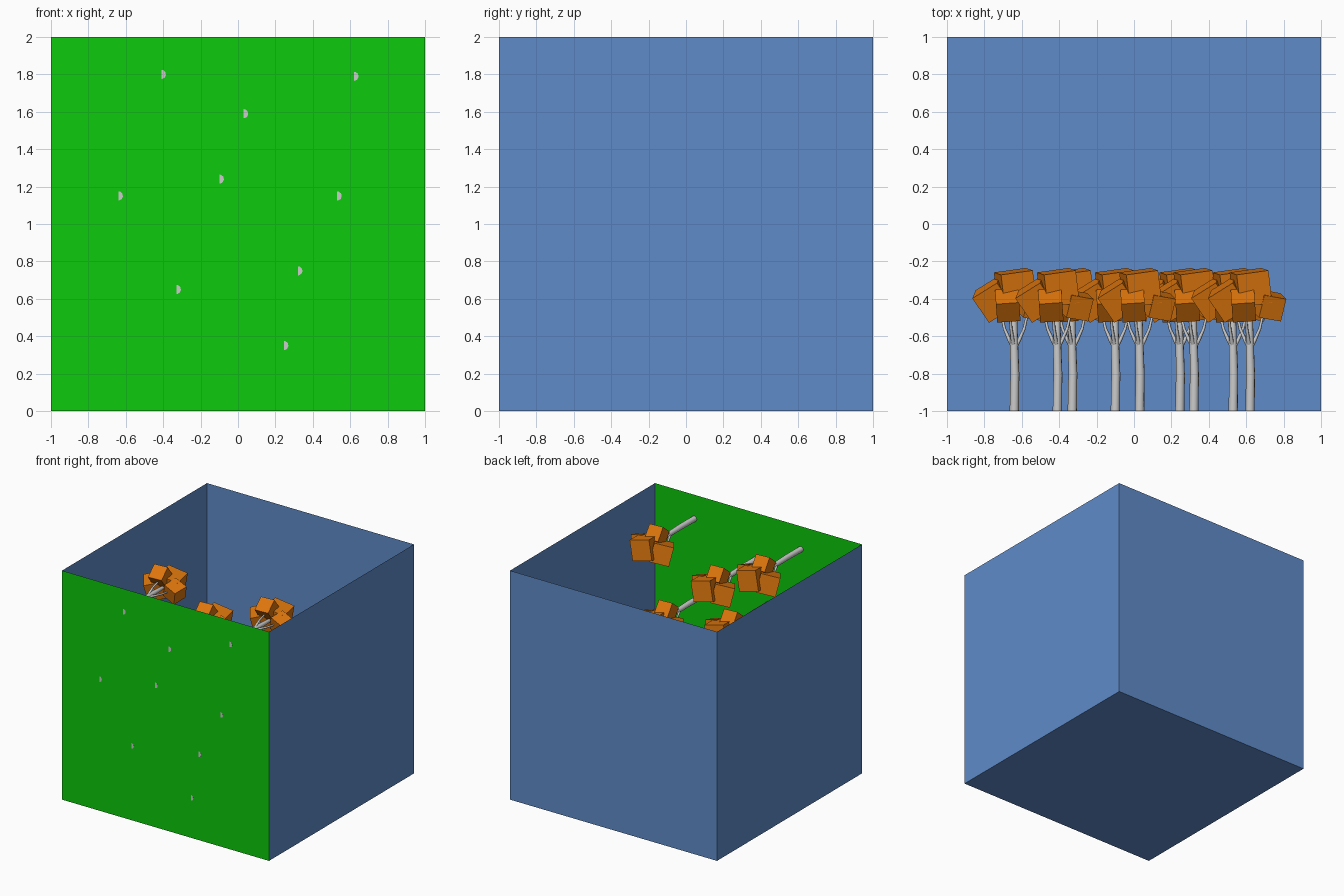
import bpy, bmesh, math
from mathutils import Vector, Matrix, Euler

if "Cube" in bpy.data.objects:
    bpy.data.objects.remove(bpy.data.objects["Cube"])


def material(name, rgb):
    m = bpy.data.materials.new(name)
    m.diffuse_color = (*rgb, 1)
    m.use_nodes = True
    m.node_tree.nodes["Principled BSDF"].inputs["Base Color"].default_value = m.diffuse_color
    return m


BLUE = material("sky blue", (0.115, 0.26, 0.59))
GREEN = material("grass green", (0.004, 0.59, 0.004))
BARK = material("pale bark", (0.60, 0.60, 0.60))
LEAF = material("autumn orange", (0.72, 0.18, 0.004))


def add_object(name, mesh, loc=(0, 0, 0)):
    ob = bpy.data.objects.new(name, mesh)
    ob.location = loc
    bpy.context.collection.objects.link(ob)
    return ob


# Open-topped shell: a cube without its lid, the front wall being the lawn
def wall_part(name, mat, keep):
    bm = bmesh.new()
    bmesh.ops.create_cube(bm, size=2, matrix=Matrix.Translation((0, 0, 1)))
    bm.normal_update()
    drop = [f for f in bm.faces if not keep(f.normal)]
    bmesh.ops.delete(bm, geom=drop, context='FACES')
    me = bpy.data.meshes.new(name)
    bm.to_mesh(me)
    bm.free()
    me.materials.append(mat)
    add_object(name, me)


wall_part("lawn_wall", GREEN, lambda n: n.y < -0.5)
wall_part("sky_walls", BLUE, lambda n: n.y > -0.5 and n.z < 0.5)


# Tapered tube through a few points
def tube(bm, pts, radii, sides=10):
    pts = [Vector(p) for p in pts]
    rings = []
    for i, (p, r) in enumerate(zip(pts, radii)):
        d = (pts[min(i + 1, len(pts) - 1)] - pts[max(i - 1, 0)]).normalized()
        u = d.cross(Vector((0.1, 0, 1))).normalized()
        v = d.cross(u)
        rings.append([bm.verts.new(p + r * (math.cos(a) * u + math.sin(a) * v))
                      for a in (2 * math.pi * k / sides for k in range(sides))])
    for a, b in zip(rings, rings[1:]):
        for k in range(sides):
            j = (k + 1) % sides
            bm.faces.new((a[k], a[j], b[j], b[k])).smooth = True
    bm.faces.new(rings[-1])
    bm.faces.new(rings[0][::-1])


# Foliage blocks: centre (relative to the trunk foot), size, rotation in degrees
BLOCKS = [
    ((0.005, 0.66, 0.00), 0.175, (6, 12, 8)),
    ((-0.105, 0.60, -0.035), 0.16, (10, -14, 32)),
    ((-0.035, 0.565, 0.085), 0.125, (38, 0, 4)),
    ((0.105, 0.565, -0.01), 0.125, (12, 18, -10)),
]

# Trunk and curved branches, growing along +y
bm = bmesh.new()
tube(bm, [(0, 0, 0), (0.003, 0.2, 0), (-0.002, 0.4, 0), (0, 0.62, 0)],
     [0.025, 0.024, 0.021, 0.012])
for (c, s, rot) in BLOCKS[1:]:
    e = Vector(c)
    side = Vector((e.x, 0, e.z))
    tube(bm, [(0, 0.33, 0), side * 0.25 + Vector((0, 0.38, 0)),
              side * 0.5 + Vector((0, 0.44, 0)), side * 0.65 + Vector((0, 0.51, 0)), e],
         [0.011, 0.010, 0.008, 0.007, 0.005], 8)
bmesh.ops.recalc_face_normals(bm, faces=bm.faces)
trunk_mesh = bpy.data.meshes.new("trunk")
bm.to_mesh(trunk_mesh)
bm.free()
trunk_mesh.materials.append(BARK)

bm = bmesh.new()
for c, s, rot in BLOCKS:
    r = Euler([math.radians(a) for a in rot]).to_matrix().to_4x4()
    bmesh.ops.create_cube(bm, size=s, matrix=Matrix.Translation(c) @ r)
leaf_mesh = bpy.data.meshes.new("foliage")
bm.to_mesh(leaf_mesh)
bm.free()
leaf_mesh.materials.append(LEAF)

# Tree feet on the lawn wall (x, z)
TREES = [(0.62, 1.79), (-0.41, 1.80), (0.03, 1.59), (0.53, 1.15), (-0.10, 1.24),
         (-0.64, 1.15), (-0.33, 0.65), (0.32, 0.75), (0.245, 0.35)]
for i, (x, z) in enumerate(TREES, 1):
    add_object(f"trunk_{i}", trunk_mesh, (x, -1, z))
    add_object(f"foliage_{i}", leaf_mesh, (x, -1, z))
